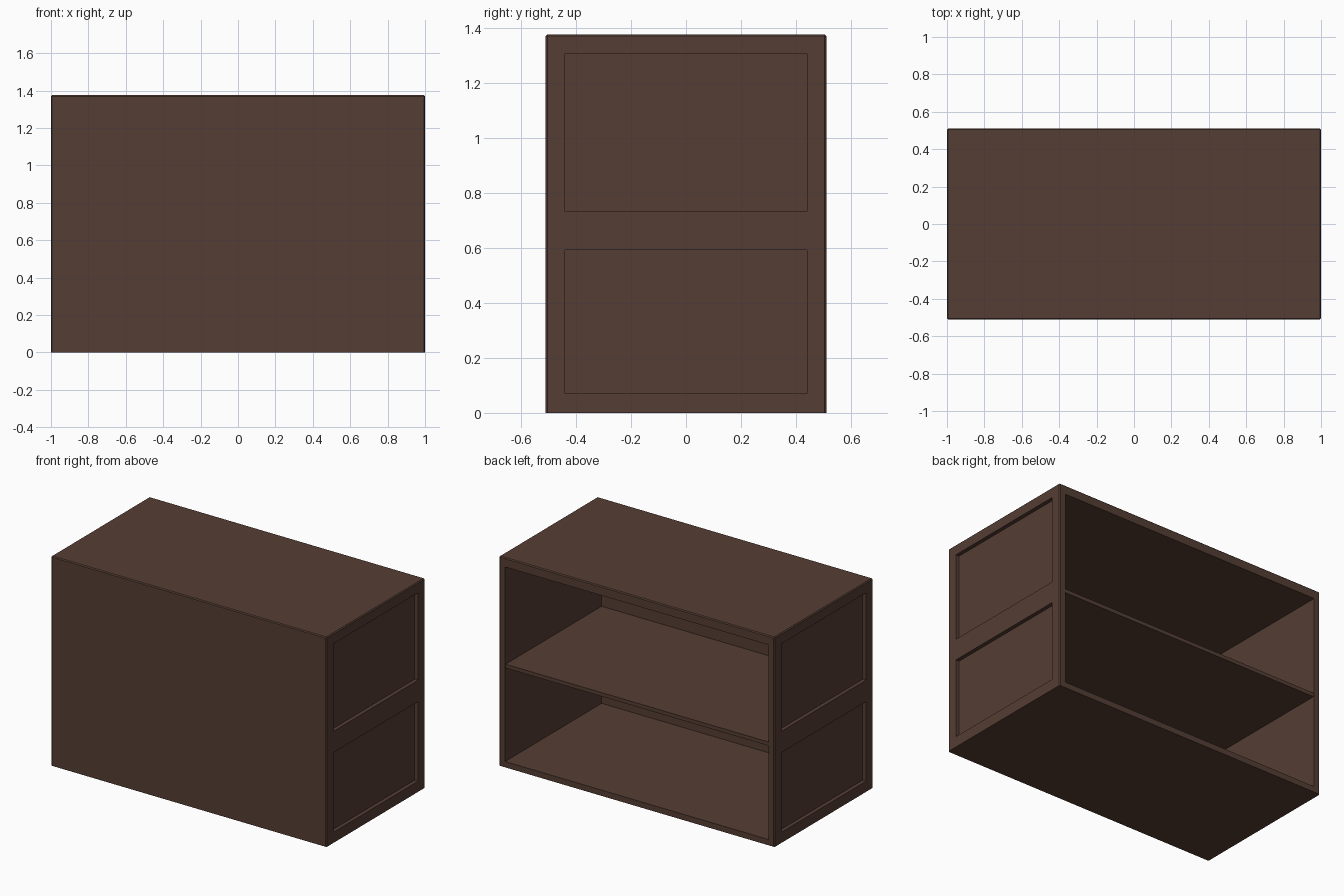
import bpy, bmesh

if "Cube" in bpy.data.objects:
    bpy.data.objects.remove(bpy.data.objects["Cube"])

wood = bpy.data.materials.new("dark_wood")
wood.diffuse_color = (0.089, 0.047, 0.034, 1)
wood.use_nodes = True
wood.node_tree.nodes["Principled BSDF"].inputs["Base Color"].default_value = wood.diffuse_color

W, D, H = 1.0, 0.51, 1.375          # half width, half depth, height


def box(name, x, y, z):
    """Box spanning the given (min, max) ranges."""
    bm = bmesh.new()
    bmesh.ops.create_cube(bm, size=1)
    for v in bm.verts:
        v.co = [r[0] if c < 0 else r[1] for c, r in zip(v.co, (x, y, z))]
    me = bpy.data.meshes.new(name)
    bm.to_mesh(me)
    bm.free()
    ob = bpy.data.objects.new(name, me)
    bpy.context.collection.objects.link(ob)
    me.materials.append(wood)
    return ob


def cut(target, x, y, z):
    """Cut a box-shaped pocket out of the target."""
    cutter = box("cutter", x, y, z)
    cutter.hide_render = True
    mod = target.modifiers.new("pocket", 'BOOLEAN')
    mod.operation = 'DIFFERENCE'
    mod.solver = 'EXACT'
    mod.object = cutter
    bpy.context.view_layer.objects.active = target
    bpy.ops.object.modifier_apply(modifier=mod.name)
    bpy.data.objects.remove(cutter)


# Carcass: solid block with eased top and upright edges
cabinet = box("cabinet_body", (-W, W), (-D, D), (0, H))
bm = bmesh.new()
bm.from_mesh(cabinet.data)
edges = [e for e in bm.edges if any(v.co.z > 0.1 for v in e.verts)]
bmesh.ops.bevel(bm, geom=edges, offset=0.006, segments=1, affect='EDGES')
bm.to_mesh(cabinet.data)
bm.free()

# Open back: one large compartment
cut(cabinet, (-0.956, 0.956), (-0.49, D + 0.1), (0.038, 1.315))

# Two recessed panels on each side
for s in (-1, 1):
    for z in ((0.07, 0.592), (0.732, 1.306)):
        cut(cabinet, sorted((s * 0.975, s * (W + 0.1))), (-0.44, 0.44), z)

# Middle shelf
box("shelf", (-0.956, 0.956), (-0.49, 0.505), (0.65, 0.675))
